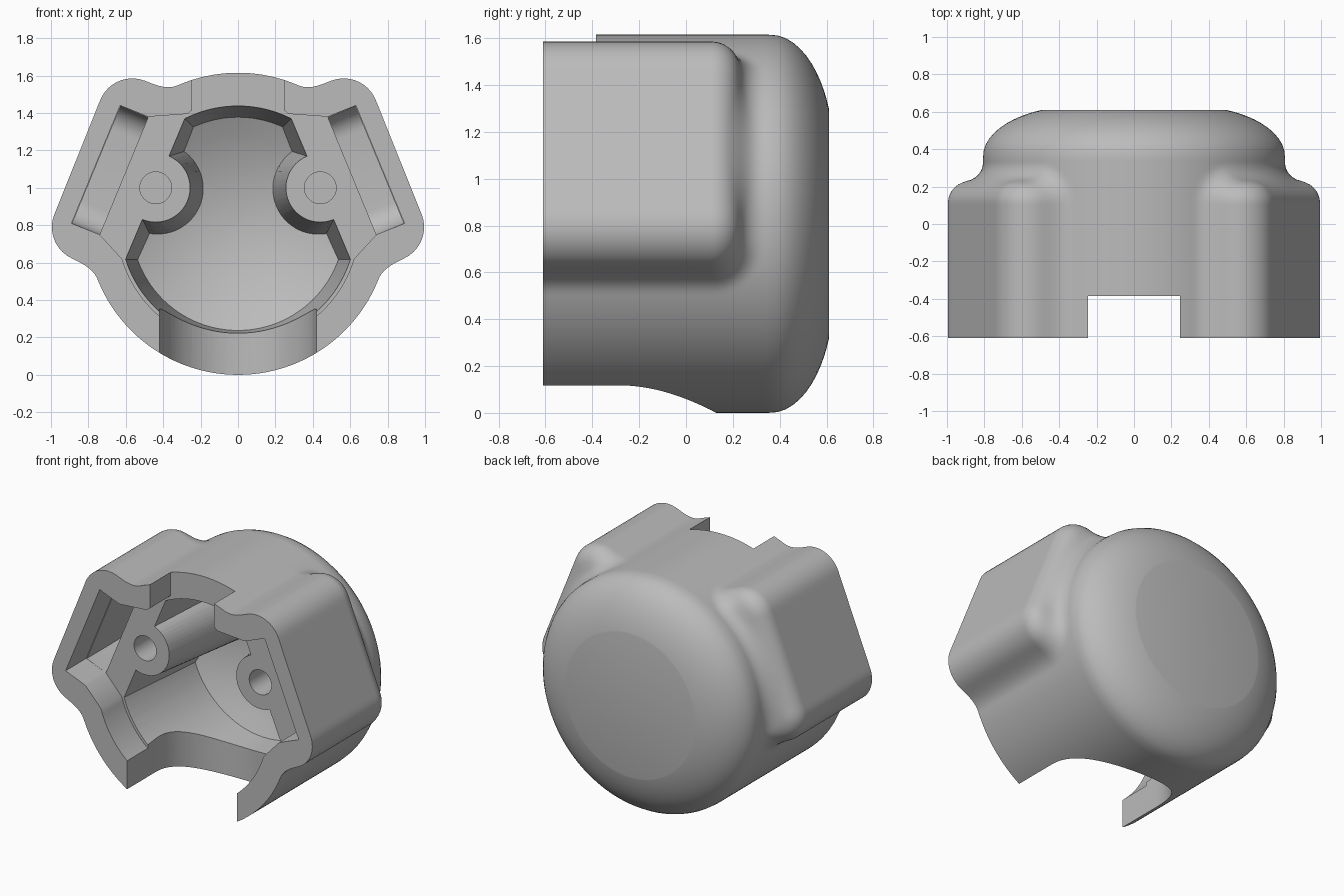
import bpy, bmesh
from math import sin, cos, pi, sqrt, hypot, acos, atan2, radians
from mathutils import Vector

if "Cube" in bpy.data.objects:
    bpy.data.objects.remove(bpy.data.objects["Cube"], do_unlink=True)

R = CZ = 0.8075                # main barrel radius and axis height
FRONT, PLATE, BACK = -0.61, -0.385, 0.61

grey = bpy.data.materials.new("plain_grey")
grey.use_nodes = True
grey.diffuse_color = (0.5, 0.5, 0.5, 1)
grey.node_tree.nodes["Principled BSDF"].inputs["Base Color"].default_value = (0.5, 0.5, 0.5, 1)


def loft(name, rings):
    """Closed solid skinned through rings of equal point count."""
    bm = bmesh.new()
    loops = [[bm.verts.new(p) for p in ring] for ring in rings]
    n = len(loops[0])
    for a, b in zip(loops, loops[1:]):
        for i in range(n):
            j = (i + 1) % n
            bm.faces.new((a[i], a[j], b[j], b[i]))
    bm.faces.new(loops[0])
    bm.faces.new(loops[-1])
    bmesh.ops.recalc_face_normals(bm, faces=bm.faces)
    mesh = bpy.data.meshes.new(name)
    bm.to_mesh(mesh)
    bm.free()
    mesh.materials.append(grey)
    ob = bpy.data.objects.new(name, mesh)
    bpy.context.collection.objects.link(ob)
    return ob


def extrude_y(name, outline, y0, y1):
    return loft(name, [[(x, y, z) for x, z in outline] for y in (y0, y1)])


def circle(cx, cz, r, y, n=96):
    return [(cx + r * cos(2 * pi * i / n), y, cz + r * sin(2 * pi * i / n)) for i in range(n)]


def arc(r, a0, a1, n):
    return [(r * cos(a0 + (a1 - a0) * i / n), CZ + r * sin(a0 + (a1 - a0) * i / n))
            for i in range(n + 1)]


def mirrored(half):
    return half + [(-x, z) for x, z in reversed(half) if x > 1e-4]


def combine(target, tool, operation="DIFFERENCE"):
    tool.hide_render = True
    mod = target.modifiers.new("cut", "BOOLEAN")
    mod.operation, mod.solver, mod.object = operation, "EXACT", tool
    bpy.ops.object.select_all(action="DESELECT")
    bpy.context.view_layer.objects.active = target
    target.select_set(True)
    bpy.ops.object.modifier_apply(modifier=mod.name)
    bpy.data.objects.remove(tool, do_unlink=True)


# Outer shell: barrel with a rounded back, blended with two slanted side bosses
TOP, LOW = Vector((0.565, 1.40)), Vector((0.81, 0.79))
BOSS_R, BOSS_BACK, ROUND, FILLET = 0.185, 0.23, 0.12, 0.1


def barrel_radius(y):
    if y <= 0.36:
        return R
    return 0.3 + (R - 0.3) * sqrt(max(0, 1 - ((y - 0.36) / 0.27) ** 2))


def shell_distance(x, y, z):
    body = hypot(x, z - CZ) - barrel_radius(y)
    p, axis = Vector((abs(x), z)) - TOP, LOW - TOP
    t = min(1, max(0, p.dot(axis) / axis.length_squared))
    u = (p - axis * t).length - BOSS_R + ROUND
    v = y - BOSS_BACK + ROUND
    boss = min(max(u, v), 0) + hypot(max(u, 0), max(v, 0)) - ROUND
    return (max(FILLET, min(body, boss))
            - hypot(max(FILLET - body, 0), max(FILLET - boss, 0)))


def shell_ring(y, n=240):
    ring = []
    for i in range(n):
        c, s, r = cos(2 * pi * i / n), sin(2 * pi * i / n), 1.3
        for _ in range(60):
            step = shell_distance(r * c, y, CZ + r * s)
            r -= step
            if abs(step) < 1e-4:
                break
        ring.append((r * c, y, CZ + r * s))
    return ring


stations = [FRONT, -0.25, 0.06] + [0.1 + 0.0125 * i for i in range(21)]
stations += [0.36 + 0.25 * sin(pi / 2 * i / 12) for i in range(1, 13)]
housing = loft("housing", [shell_ring(y) for y in stations])

# Front recess inside the rim
half = [(0, 1.42), (0.24, 1.42), (0.27, 1.395), (0.48, 1.38), (0.63, 1.44),
        (0.89, 0.81), (0.74, 0.75)]
half += arc(0.648, radians(-16.8), -pi / 2, 24)
combine(housing, extrude_y("recess_cutter", mirrored(half), -0.8, PLATE))

# Top notch in the rim
notch = mirrored([(0.245, 1.8), (0.245, 1.2)])
combine(housing, extrude_y("notch_cutter", notch, -0.8, PLATE))

# Main cavity: tapered, flat-sided circle with round screw posts standing into it
POST = Vector((0.44, 1.0))
ALONG = Vector((0.388, -0.9216))
INWARD = Vector((-0.9216, -0.388))


def cavity_ring(y):
    d = (y - PLATE) * 0.0876
    r, post_r = 0.63 - d, 0.184 + d
    base = POST + INWARD * d - Vector((0, CZ))
    b = base.dot(ALONG)
    root = sqrt(b * b - base.length_squared + r * r)
    upper, lower = base + ALONG * (-b - root), base + ALONG * (-b + root)
    pts = arc(r, pi / 2, atan2(upper.y, upper.x), 12)
    spread = acos(d / post_r)
    for i in range(25):
        a = spread * (1 - i / 12)
        q = POST + (INWARD * cos(a) - ALONG * sin(a)) * post_r
        pts.append((q.x, q.y))
    pts += arc(r, atan2(lower.y, lower.x), -pi / 2, 32)
    return [(x, y, z) for x, z in mirrored(pts)]


cavity = loft("cavity_cutter", [cavity_ring(-0.40), cavity_ring(0.58)])
dome = [circle(0, CZ, 0.75, -0.6)]
dome += [circle(0, CZ, q, 0.3 + 0.15 * (1 - (q / 0.57) ** 2))
         for q in (0.75, 0.65, 0.57, 0.48, 0.4, 0.3, 0.2, 0.1, 0.02)]
combine(cavity, loft("dome_cutter", dome), "INTERSECT")
combine(housing, cavity)

# Slanted side pockets with rounded floor ends, and screw holes
for side in (1, -1):
    start, run = Vector((0.629, 1.437)), Vector((-0.26, 0.63)) * -1
    length, floor, rad = run.length - 0.004, 0.08, 0.13
    run.normalize()
    profile = [(0, -0.8)]
    profile += [(rad - rad * cos(pi / 2 * i / 10), floor - rad + rad * sin(pi / 2 * i / 10))
                for i in range(11)]
    profile += [(length - s, y) for s, y in reversed(profile)]
    rings = []
    for across in (0.002, 0.16):
        pts = [start + run * s + Vector((-0.924, -0.381)) * across for s, y in profile]
        rings.append([(side * p.x, y, p.y) for p, (s, y) in zip(pts, profile)])
    combine(housing, loft("pocket_cutter", rings))
    hole = [circle(side * POST.x, POST.y, 0.085, y, 40) for y in (-0.7, 0.1)]
    combine(housing, loft("hole_cutter", hole))

# Round-ended slot through the underside
slot = [(0.42, -0.8)] + [(0.42 * cos(pi * i / 40), -0.29 + 0.42 * sin(pi * i / 40))
                         for i in range(41)] + [(-0.42, -0.8)]
combine(housing, loft("slot_cutter", [[(x, y, z) for x, y in slot] for z in (-0.2, 0.45)]))

# Smooth curves, crisp edges
bpy.ops.object.select_all(action="DESELECT")
bpy.context.view_layer.objects.active = housing
housing.select_set(True)
bpy.ops.object.shade_smooth_by_angle(angle=radians(25))
